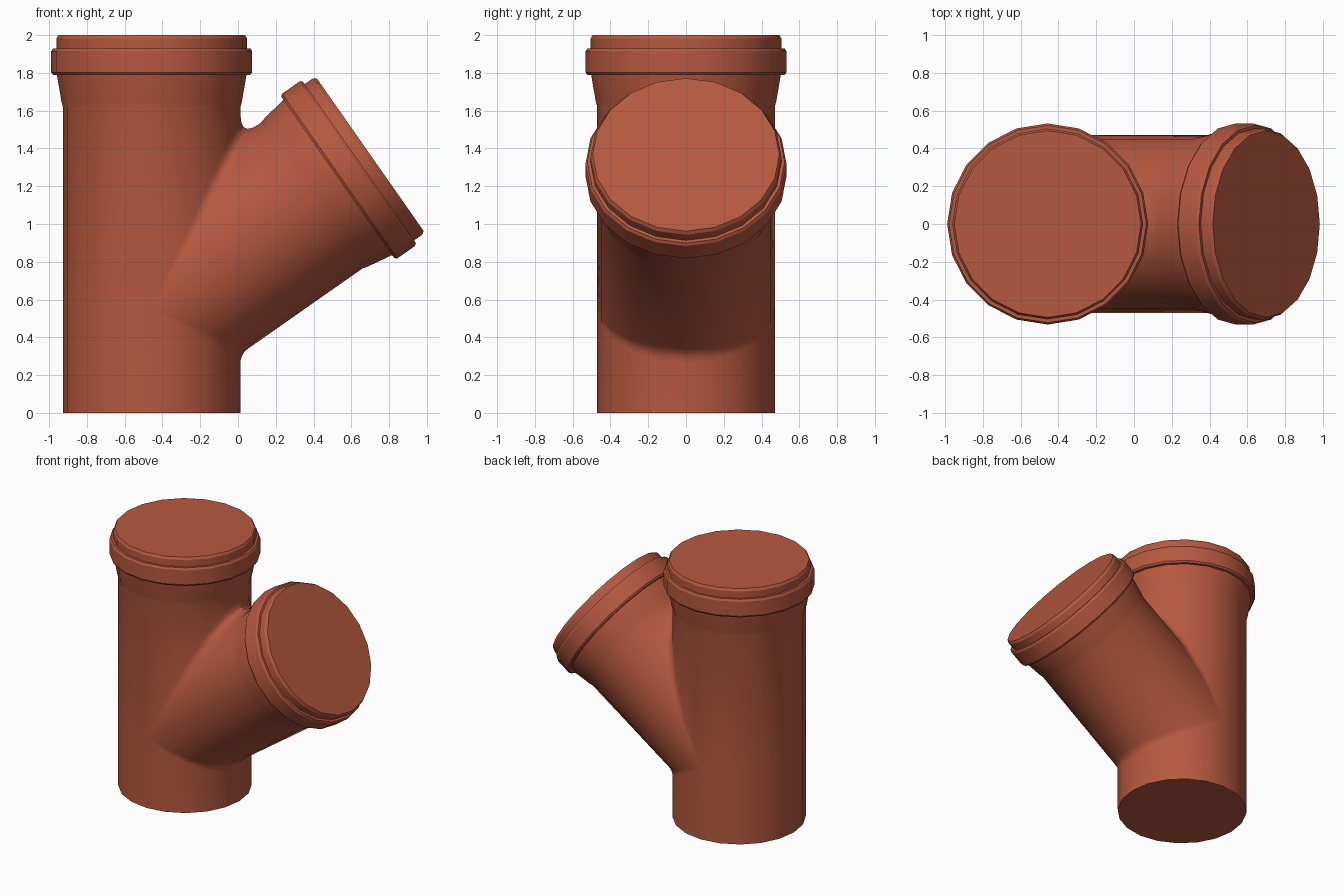
import bpy, bmesh
from math import sin, cos, tan, radians, pi
from mathutils import Vector

if "Cube" in bpy.data.objects:
    bpy.data.objects.remove(bpy.data.objects["Cube"])

SIDES = 20
R = 0.47                                   # pipe radius
TILT = radians(35)                         # branch angle above horizontal
UP = Vector((0, 0, 1))
Y = Vector((0, 1, 0))
X = Vector((1, 0, 0))
D = Vector((cos(TILT), 0, sin(TILT)))      # branch axis
U = Vector((-sin(TILT), 0, cos(TILT)))     # across the branch, upper side
TOP = Vector((-0.457, 0, 2.0))             # main pipe mouth
MOUTH = Vector((0.70, 0, 1.367))           # branch mouth
t = (MOUTH.x - TOP.x) / D.x
CROSS = MOUTH - D * t                      # where the two axes cross

# Socket profile: (distance back from mouth, radius)
SOCKET = [(0.38, R), (0.35, 0.478), (0.21, 0.502), (0.21, 0.522), (0.197, 0.532),
          (0.085, 0.532), (0.07, 0.522), (0.07, 0.505), (0.018, 0.505), (0, 0.494)]


def socket(end, axis, across, c, s):
    """Points of the socket profile along one side line of a pipe."""
    return [end - axis * d + (across * c + Y * s) * r for d, r in SOCKET]


def fillet(c, s, slope, main_dir, size, steps=5):
    """Rounded corner from the main pipe to the branch at the mitre seam."""
    seam = CROSS + Vector((R * c, R * s, R * c * tan(slope)))
    a, b = seam + main_dir * size * c, seam + D * size * c
    return [a * (1 - k) ** 2 + seam * 2 * k * (1 - k) + b * k * k
            for k in (i / steps for i in range(steps + 1))]


def foot(c, s):
    return Vector((TOP.x + R * c, R * s, 0))


bm = bmesh.new()


def loft(lines):
    grid = [[bm.verts.new(p) for p in line] for line in lines]
    for l0, l1 in zip(grid, grid[1:]):
        for i in range(len(l0) - 1):
            bm.faces.new((l0[i], l1[i], l1[i + 1], l0[i + 1]))


front = [-pi / 2 + 2 * pi * i / SIDES for i in range(SIDES // 2 + 1)]
front_cs = [(max(0.0, cos(a)), sin(a)) for a in front]

# Lower skin: foot of main pipe, round the lower corner, out along the branch
loft([[foot(c, s)] + fillet(c, s, (TILT - pi / 2) / 2, -UP, 0.05)
      + socket(MOUTH, D, U, -c, s) for c, s in front_cs])

# Upper skin: main socket, down into the crotch, out along the branch
loft([socket(TOP, UP, X, c, s)[::-1] + fillet(c, s, (TILT + pi / 2) / 2, UP, 0.12)
      + socket(MOUTH, D, U, c, s) for c, s in front_cs])

# Back skin: plain half of the main pipe
loft([[foot(-c, s), foot(-c, s) + UP * CROSS.z] + socket(TOP, UP, X, -c, s)
      for c, s in front_cs])

# Weld the skins and close the three ends
bmesh.ops.remove_doubles(bm, verts=bm.verts, dist=1e-4)
bmesh.ops.holes_fill(bm, edges=[e for e in bm.edges if e.is_boundary], sides=0)
bmesh.ops.recalc_face_normals(bm, faces=bm.faces)

mesh = bpy.data.meshes.new("pipe_branch_fitting")
bm.to_mesh(mesh)
bm.free()
obj = bpy.data.objects.new("pipe_branch_fitting", mesh)
bpy.context.collection.objects.link(obj)

# Terracotta plastic
mat = bpy.data.materials.new("terracotta")
mat.diffuse_color = (0.47, 0.10, 0.05, 1)
mat.use_nodes = True
mat.node_tree.nodes["Principled BSDF"].inputs["Base Color"].default_value = mat.diffuse_color
mesh.materials.append(mat)

bpy.context.view_layer.objects.active = obj
obj.select_set(True)
bpy.ops.object.shade_smooth_by_angle(angle=radians(30))
